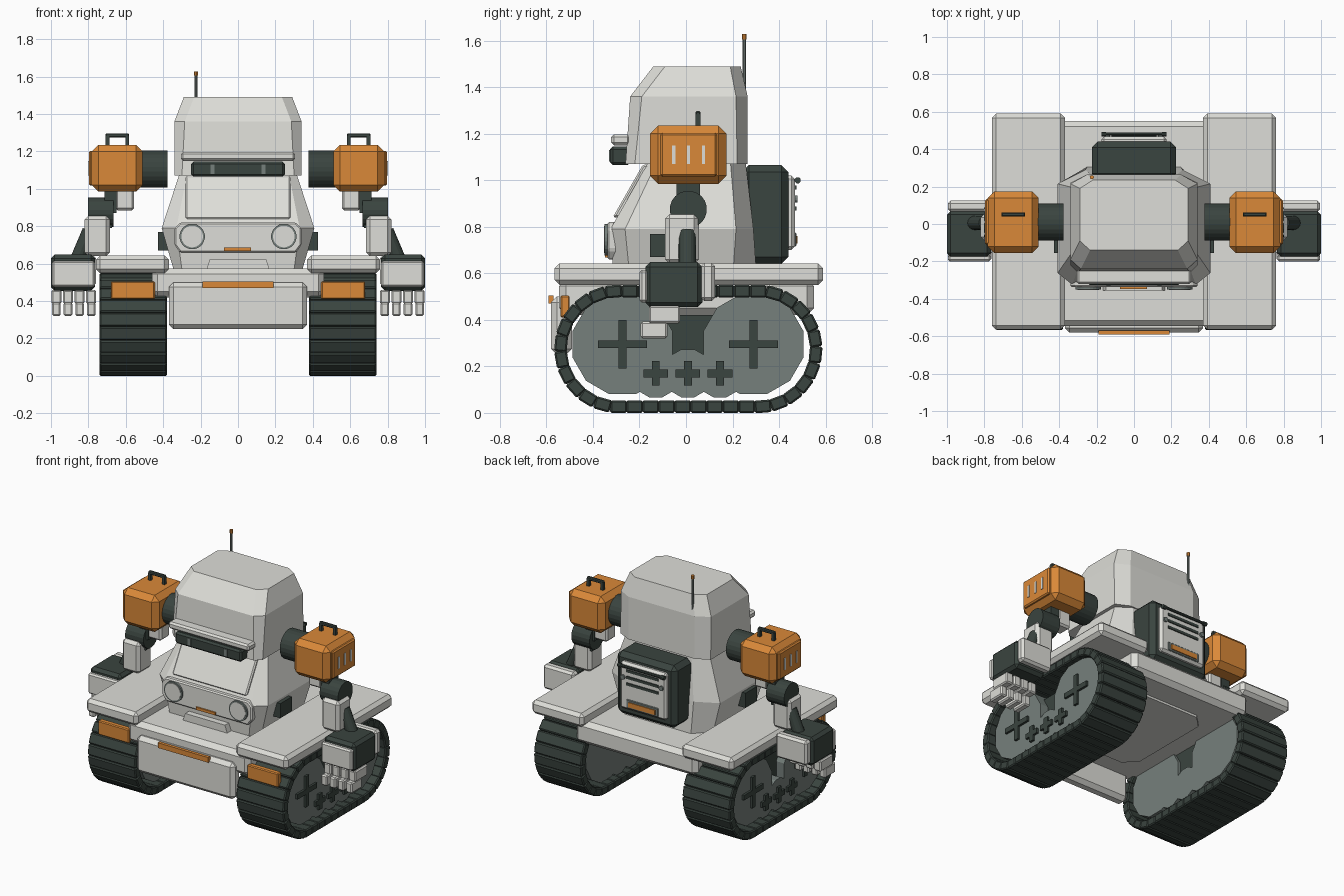
import bpy, bmesh, math
from mathutils import Matrix, Vector

if "Cube" in bpy.data.objects:
    bpy.data.objects.remove(bpy.data.objects["Cube"])


def make_material(name, red, green, blue):
    material = bpy.data.materials.new(name)
    material.use_nodes = True
    color = (red, green, blue, 1)
    material.diffuse_color = color
    material.node_tree.nodes["Principled BSDF"].inputs["Base Color"].default_value = color
    return material


light = make_material("warm light grey", .73, .73, .69)
dark = make_material("dark green grey", .042, .058, .05)
orange = make_material("burnt orange", .7, .25, .04)
steel = make_material("wheel grey green", .18, .215, .2)


def finish(name, bm, material, bevel=0, paired=False):
    """Turn a bmesh into an object, optionally with a mirrored twin."""
    bmesh.ops.recalc_face_normals(bm, faces=bm.faces)
    for side in (("left_", "right_") if paired else ("",)):
        if side == "right_":
            bmesh.ops.transform(bm, matrix=Matrix.Scale(-1, 4, (1, 0, 0)), verts=bm.verts)
            bmesh.ops.reverse_faces(bm, faces=bm.faces)
        mesh = bpy.data.meshes.new(side + name)
        bm.to_mesh(mesh)
        mesh.materials.append(material)
        part = bpy.data.objects.new(side + name, mesh)
        bpy.context.scene.collection.objects.link(part)
        if bevel:
            modifier = part.modifiers.new("chamfer", "BEVEL")
            modifier.width = bevel
            modifier.segments = 1
    bm.free()


def box(name, low, high, material, bevel=0, paired=False):
    bm = bmesh.new()
    low, high = Vector(low), Vector(high)
    matrix = Matrix.Translation((low + high) / 2) @ Matrix.Diagonal((*(high - low), 1))
    bmesh.ops.create_cube(bm, size=1, matrix=matrix)
    finish(name, bm, material, bevel, paired)


def loft(name, rings, material, bevel=0, paired=False):
    """Skin a stack of equal-sized rings and cap both ends."""
    bm = bmesh.new()
    loops = [[bm.verts.new(point) for point in ring] for ring in rings]
    for lower, upper in zip(loops, loops[1:]):
        for i in range(len(lower)):
            bm.faces.new((lower[i - 1], lower[i], upper[i], upper[i - 1]))
    bm.faces.new(loops[0])
    bm.faces.new(loops[-1])
    finish(name, bm, material, bevel, paired)


def prism(name, axis, profile, start, end, material, bevel=0, paired=False):
    """Extrude a flat profile along one world axis."""
    def place(a, b, t):
        return {"x": (t, a, b), "y": (a, t, b), "z": (a, b, t)}[axis]
    rings = [[place(a, b, t) for a, b in profile] for t in (start, end)]
    loft(name, rings, material, bevel, paired)


def disc(name, axis, center, radius, start, end, material, sides=24, bevel=0, paired=False):
    angles = [math.tau * (i + .5) / sides for i in range(sides)]
    profile = [(center[0] + radius * math.cos(a), center[1] + radius * math.sin(a)) for a in angles]
    prism(name, axis, profile, start, end, material, bevel, paired)


def octagon(z, side, front, back, nose, front_side, tail, back_side):
    half = [(nose, front), (side, front_side), (side, back_side), (tail, back)]
    return [(x, y, z) for x, y in half] + [(-x, y, z) for x, y in reversed(half)]


# Hull between the tracks, with belly panel and bumper
box("hull", (-.46, -.545, .42), (.46, .55, .575), light, .03)
belly = [(.28, -.28), (.28, .28), (.2, .36), (-.2, .36), (-.28, .28), (-.28, -.28), (-.2, -.36), (.2, -.36)]
prism("belly_panel", "z", belly, .405, .43, light)
box("bumper", (-.37, -.58, .25), (.37, -.49, .5), light, .025)
box("bumper_stripe", (-.19, -.592, .47), (.19, -.57, .505), orange)
prism("deck_step", "y", [(-.17, .565), (-.15, .625), (.15, .625), (.17, .565)], -.355, -.27, light)
box("fender", (.37, -.565, .55), (.76, .59, .643), light, .022, paired=True)
box("marker_light", (.445, -.54, .41), (.68, -.5, .505), orange, .006, paired=True)


# Track treads laid along a stadium path
def stadium(distance, straight, radius):
    arc = math.pi * radius
    half, along = divmod(distance, straight + arc)
    if along < straight:
        point, angle = Vector((0, along - straight / 2, -radius)), 0
    else:
        angle = (along - straight) / radius
        point = Vector((0, straight / 2 + radius * math.sin(angle), -radius * math.cos(angle)))
    return Matrix.Rotation(math.pi * half, 4, "X") @ Matrix.Translation(point) @ Matrix.Rotation(angle, 4, "X")


tread_count, straight, radius = 40, .6, .248
pitch = (straight + math.pi * radius) * 2 / tread_count
tracks = bmesh.new()
for i in range(tread_count):
    place = Matrix.Translation((.56, .01, .275)) @ stadium(i * pitch, straight, radius)
    bmesh.ops.create_cube(tracks, size=1, matrix=place @ Matrix.Diagonal((.36, pitch * 1.04, .054, 1)))
finish("track_treads", tracks, dark, .007, paired=True)


# Road wheels with cross-shaped hubs
def wheel(name, y, z, radius, arm, sides):
    disc(name, "x", (y, z), radius, .4, .7, steel, sides, paired=True)
    thick = .017
    box(name + "_cross_bar", (.69, y - arm, z - thick), (.715, y + arm, z + thick), dark, paired=True)
    box(name + "_cross_post", (.69, y - thick, z - arm), (.715, y + thick, z + arm), dark, paired=True)


for label, y in (("front", -.273), ("rear", .29)):
    wheel(label + "_drive_wheel", y, .295, .222, .105, 12)
for i in range(3):
    wheel(f"road_wheel_{i}", -.13 + i * .138, .17, .107, .053, 12)
box("suspension_block", (.42, -.12, .18), (.64, .13, .42), dark, paired=True)

# Cabin and head as chamfered lofts
loft("cabin", [
    octagon(.57, .345, -.31, .305, .3, -.24, .25, .2),
    octagon(.79, .408, -.325, .29, .33, -.262, .26, .215),
    octagon(1.09, .31, -.155, .255, .27, -.12, .22, .19)], light)
loft("head", [
    octagon(1.07, .34, -.26, .265, .3, -.22, .25, .22),
    octagon(1.36, .34, -.24, .265, .285, -.19, .25, .215),
    octagon(1.49, .29, -.14, .235, .235, -.09, .22, .19)], light)
windscreen = [(-.315, .84), (-.185, 1.068), (-.15, 1.068), (-.28, .84)]
prism("windscreen_panel", "x", windscreen, -.28, .28, light, .008)
nose = [(-.31, .66), (-.34, .7), (-.34, .79), (-.31, .82), (.31, .82), (.34, .79), (.34, .7), (.31, .66)]
prism("nose_panel", "y", nose, -.338, -.29, light, .008)
disc("headlight_rim", "y", (.245, .745), .068, -.35, -.33, steel, paired=True)
disc("headlight_lens", "y", (.245, .745), .058, -.353, -.34, light, paired=True)
box("nose_stripe", (-.075, -.348, .668), (.07, -.33, .686), orange)
box("side_vent", (.375, -.155, .67), (.428, -.03, .77), dark, paired=True)

# Brow, visor and antenna
box("brow_rail", (-.305, -.322, 1.15), (.305, -.24, 1.197), light, .012)
box("visor", (-.25, -.326, 1.065), (.25, -.24, 1.145), dark, .012)
box("visor_lens", (.125, -.332, 1.08), (.148, -.32, 1.13), steel, paired=True)
disc("antenna", "z", (-.225, .25), .008, 1.36, 1.61, steel, 8)
disc("antenna_tip", "z", (-.225, .25), .011, 1.605, 1.628, orange, 8)

# Backpack with vent panel
box("backpack", (-.225, .24, .64), (.225, .44, 1.065), dark, .03)
box("backpack_panel", (-.175, .42, .7), (.175, .468, 1.02), light, .015)
for i in range(3):
    z = .87 + i * .045
    box(f"vent_slot_{i}", (-.12, .46, z), (.12, .474, z + .018), dark)
box("backpack_stripe_frame", (-.12, .46, .715), (.12, .474, .775), steel, .004)
box("backpack_stripe", (-.1, .47, .728), (.1, .48, .76), orange)
disc("backpack_rail", "x", (.482, 1), .009, -.17, .17, dark, 8)
disc("rail_end", "x", (.48, 1), .014, .15, .175, dark, 8, paired=True)
disc("panel_knob", "y", (.145, .92), .016, .46, .48, steel, 12, paired=True)

# Shoulders
disc("shoulder_joint", "x", (.01, 1.105), .1, .378, .53, dark, paired=True)
box("shoulder_box", (.51, -.155, .985), (.782, .175, 1.235), orange, .035, paired=True)
box("shoulder_plate", (.77, -.11, 1.017), (.797, .133, 1.203), orange, .008, paired=True)
for i in range(3):
    y = -.053 + i * .064
    box(f"shoulder_slit_{i}", (.79, y - .007, 1.07), (.801, y + .007, 1.15), light, paired=True)
box("handle_bar", (.582, .04, 1.275), (.708, .062, 1.297), dark, .005, paired=True)
for label, x in (("inner", .582), ("outer", .688)):
    box(label + "_handle_post", (x, .04, 1.22), (x + .02, .062, 1.285), dark, paired=True)

# Arms
box("upper_arm", (.555, -.04, .885), (.655, .06, 1), light, .012, paired=True)
box("upper_arm_bracket", (.65, -.04, .87), (.715, .06, 1), dark, paired=True)
disc("elbow", "x", (.01, .875), .08, .665, .803, dark, 20, paired=True)
box("elbow_cap", (.675, -.03, .79), (.69, .05, .92), dark, paired=True)
box("forearm", (.685, -.09, .64), (.82, .055, .855), light, .02, paired=True)


# Slanted strut from forearm to palm
def strut_ring(center, slope, radius, sides=16):
    tilt = Matrix.Rotation(slope, 3, "Y")
    angles = [math.tau * i / sides for i in range(sides)]
    return [Vector(center) + tilt @ Vector((math.cos(a), math.sin(a), 0)) * radius for a in angles]


slope = math.radians(-25)
loft("wrist_strut", [strut_ring((.865, .006, .61), slope, .038),
                     strut_ring((.795, .006, .775), slope, .038)], dark, paired=True)

# Hands and fingers
box("palm", (.765, -.175, .455), (1, .07, .648), dark, .02, paired=True)
box("knuckle_plate", (.765, -.2, .475), (.995, -.165, .615), light, .01, paired=True)
box("wrist_plate", (.76, .065, .48), (.995, .125, .645), light, .015, paired=True)
for i in range(4):
    x = .785 + i * .062
    box(f"finger_base_{i}", (x - .027, -.16, .385), (x + .027, -.025, .46), light, .008, paired=True)
    box(f"finger_tip_{i}", (x - .023, -.195, .32), (x + .023, -.08, .392), light, .008, paired=True)
